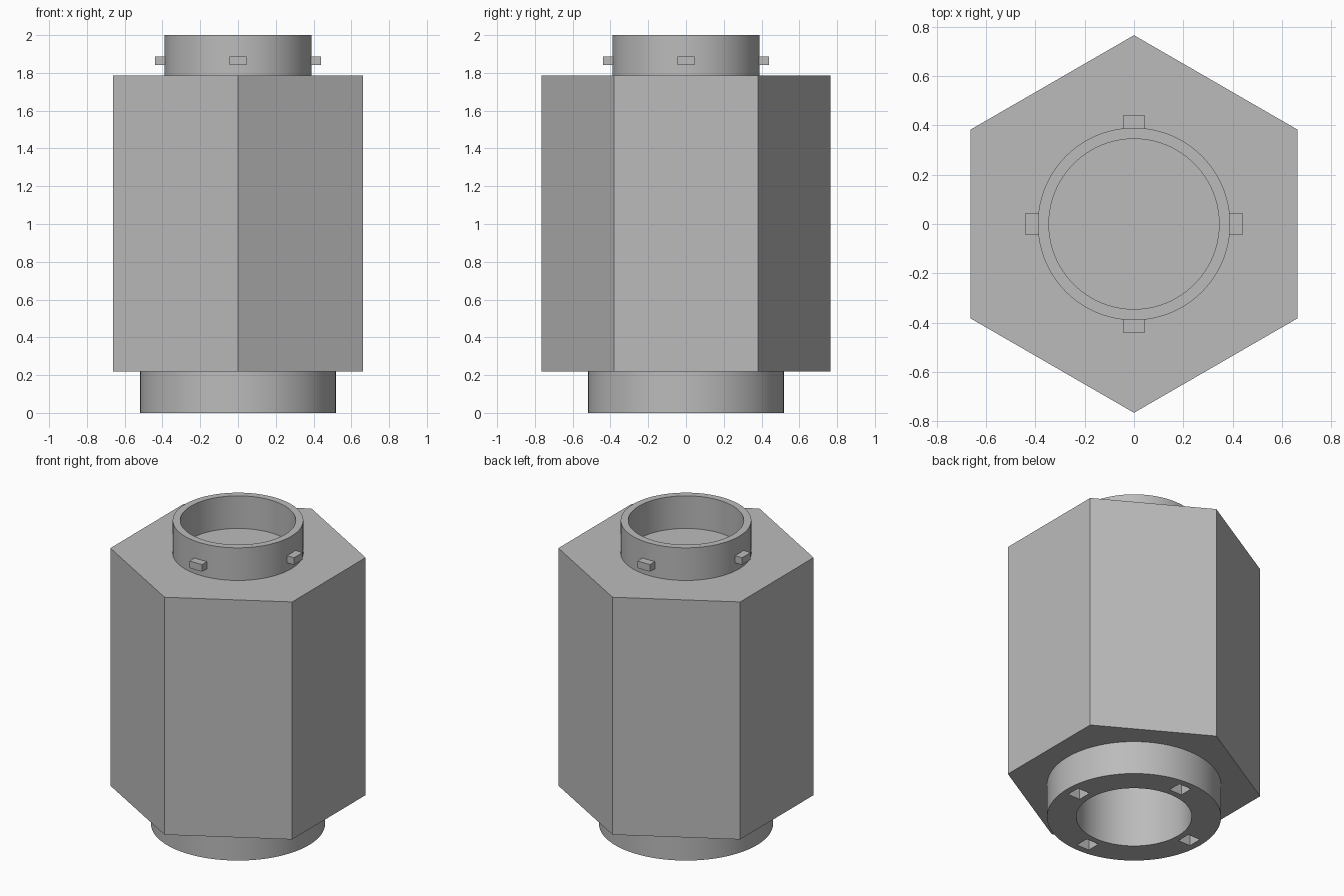
import bpy, bmesh, math
from mathutils import Matrix

if "Cube" in bpy.data.objects:
    bpy.data.objects.remove(bpy.data.objects["Cube"])

grey = bpy.data.materials.new("grey plastic")
grey.use_nodes = True
colour = (0.5, 0.5, 0.5, 1)
grey.diffuse_color = colour
grey.node_tree.nodes["Principled BSDF"].inputs["Base Color"].default_value = colour

BASE, TOP = 0.22, 1.785      # bottom and top of the hexagonal body
BORE = 0.345                 # shared inner radius


def finish(name, bm, smooth=False):
    bmesh.ops.recalc_face_normals(bm, faces=bm.faces)
    mesh = bpy.data.meshes.new(name)
    bm.to_mesh(mesh)
    bm.free()
    mesh.materials.append(grey)
    obj = bpy.data.objects.new(name, mesh)
    bpy.context.collection.objects.link(obj)
    if smooth:
        smooth_round(obj)
    return obj


def activate(obj):
    bpy.ops.object.select_all(action="DESELECT")
    obj.select_set(True)
    bpy.context.view_layer.objects.active = obj


def smooth_round(obj):
    activate(obj)
    bpy.ops.object.shade_smooth_by_angle(angle=math.radians(30))


def prism(name, radius, z0, z1, sides, start=0):
    bm = bmesh.new()
    turn = [start + math.tau * i / sides for i in range(sides)]
    base = bm.faces.new([bm.verts.new((radius * math.cos(a), radius * math.sin(a), z0)) for a in turn])
    grown = bmesh.ops.extrude_face_region(bm, geom=[base], use_keep_orig=True)["geom"]
    bmesh.ops.translate(bm, vec=(0, 0, z1 - z0), verts=[v for v in grown if isinstance(v, bmesh.types.BMVert)])
    return finish(name, bm)


def tube(name, inner, outer, z0, z1):
    bm = bmesh.new()
    ring = [bm.verts.new((r, 0, z)) for r, z in ((inner, z0), (outer, z0), (outer, z1), (inner, z1))]
    edges = [bm.edges.new((ring[i], ring[(i + 1) % 4])) for i in range(4)]
    bmesh.ops.spin(bm, geom=ring + edges, cent=(0, 0, 0), axis=(0, 0, 1), angle=math.tau, steps=96)
    bmesh.ops.remove_doubles(bm, verts=bm.verts, dist=0.0001)
    return finish(name, bm, True)


def four_blocks(name, r0, r1, width, z0, z1):
    bm = bmesh.new()
    for i in range(4):
        bmesh.ops.create_cube(bm, size=1, matrix=Matrix.Rotation(i * math.pi / 2, 4, "Z")
                              @ Matrix.Translation(((r0 + r1) / 2, 0, (z0 + z1) / 2))
                              @ Matrix.Diagonal((r1 - r0, width, z1 - z0, 1)))
    return finish(name, bm)


def cut(obj, cutter):
    mod = obj.modifiers.new("cut", "BOOLEAN")
    mod.operation, mod.solver, mod.object = "DIFFERENCE", "EXACT", cutter
    activate(obj)
    bpy.ops.object.modifier_apply(modifier=mod.name)
    bpy.data.objects.remove(cutter)
    smooth_round(obj)


# Hexagonal body with a deep blind bore from below
body = prism("hexagonal_body", 0.765, BASE, TOP, 6, math.pi / 2)
cut(body, prism("bore_cutter", BORE, 0, TOP - 0.045, 96))

# Bottom socket collar with four slots in its rim
collar = tube("bottom_collar", BORE, 0.52, 0, BASE)
cut(collar, four_blocks("slot_cutter", 0.385, 0.475, 0.092, -0.05, 0.2))

# Top neck and its four locking lugs
tube("top_neck", BORE, 0.39, TOP, 2.0)
four_blocks("locking_lugs", 0.38, 0.44, 0.09, 1.841, 1.888)
